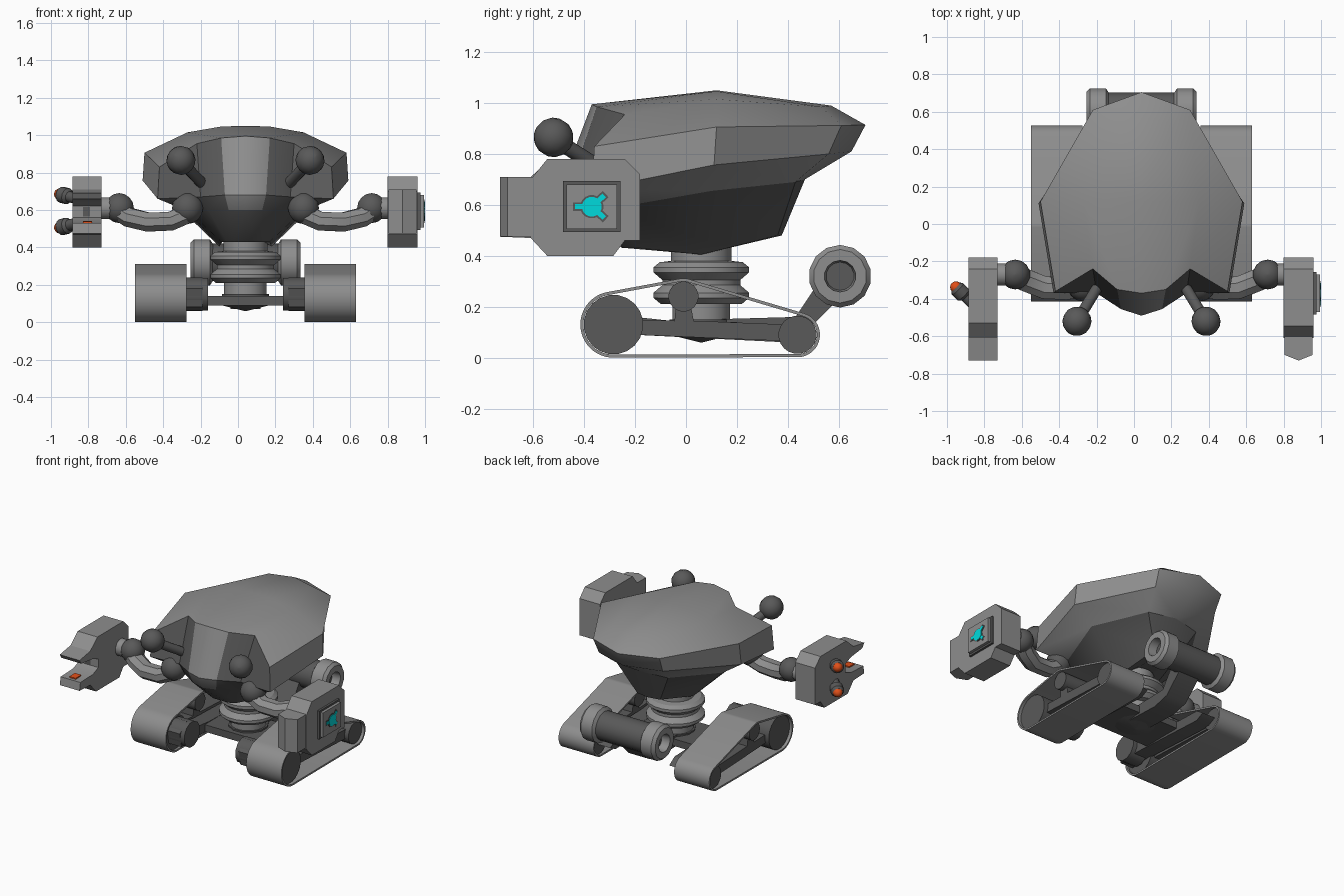
import bpy, bmesh, math
from mathutils import Vector

if "Cube" in bpy.data.objects:
    bpy.data.objects.remove(bpy.data.objects["Cube"])

CX = 0.04  # the body's centre line; all parts are modelled around it


def material(name, r, g, b):
    m = bpy.data.materials.new(name)
    m.diffuse_color = (r, g, b, 1)
    m.use_nodes = True
    m.node_tree.nodes["Principled BSDF"].inputs["Base Color"].default_value = m.diffuse_color
    return m


LIGHT = material("light grey", 0.27, 0.27, 0.27)
DARK = material("dark grey", 0.10, 0.10, 0.10)
ORANGE = material("orange", 0.75, 0.08, 0.01)
CYAN = material("cyan", 0.0, 0.7, 0.72)


def build(name, verts, faces, mat, mirror=False, dark_rule=None):
    bm = bmesh.new()
    vs = [bm.verts.new(v) for v in verts]
    for i, f in enumerate(faces):
        face = bm.faces.new([vs[k] for k in f])
        if dark_rule and dark_rule(i):
            face.material_index = 1
    bmesh.ops.recalc_face_normals(bm, faces=bm.faces)
    me = bpy.data.meshes.new(name)
    bm.to_mesh(me)
    bm.free()
    me.materials.append(mat)
    if dark_rule:
        me.materials.append(DARK)
    ob = bpy.data.objects.new(name, me)
    ob.location.x = CX
    bpy.context.collection.objects.link(ob)
    if mirror:
        md = ob.modifiers.new("mirror", 'MIRROR')
        md.use_clip = True
    return ob


def prism(name, prof, x0, x1, mat, mirror=False):
    """Side (y, z) profile extruded along x."""
    n = len(prof)
    verts = [(x, y, z) for x in (x0, x1) for y, z in prof]
    faces = [range(n), range(n, 2 * n)]
    faces += [(i, (i + 1) % n, n + (i + 1) % n, n + i) for i in range(n)]
    return build(name, verts, faces, mat, mirror)


def lathe(name, prof, origin, axis, mat, mirror=False, n=16):
    """(radius, distance) profile turned about an axis; ends are capped."""
    q = Vector(axis).to_track_quat('Z', 'Y')
    o = Vector(origin)
    verts = [o + q @ Vector((r * math.cos(a), r * math.sin(a), t)) for r, t in prof
             for a in [2 * math.pi * (k + .5) / n for k in range(n)]]
    faces = [(j * n + i, j * n + (i + 1) % n, (j + 1) * n + (i + 1) % n, (j + 1) * n + i)
             for j in range(len(prof) - 1) for i in range(n)]
    faces += [range(n), range((len(prof) - 1) * n, len(prof) * n)]
    return build(name, verts, faces, mat, mirror)


def rod(name, p0, p1, r, mat, mirror=False, n=12):
    d = Vector(p1) - Vector(p0)
    return lathe(name, [(r, 0), (r, d.length)], p0, d, mat, mirror, n)


def ball(name, c, r, mat, mirror=False, axis=(0, 0, 1)):
    arc = [math.pi * k / 8 for k in range(9)]
    prof = [(max(r * math.sin(a), .002), -r * math.cos(a)) for a in arc]
    return lathe(name, prof, c, axis, mat, mirror, 14)


# hull: four half rings running from the front centre round to the back
rings = [
    [(0, -.37, .995), (.13, -.35, .985), (.26, -.24, .955), (.46, -.36, .83),
     (.54, .12, .906), (.26, .61, .912), (0, .705, .914)],
    [(0, -.49, .68), (.11, -.455, .68), (.24, -.37, .67), (.47, -.37, .66),
     (.55, .11, .757), (.25, .56, .80), (0, .65, .81)],
    [(0, -.46, .60), (.09, -.43, .60), (.20, -.36, .60), (.30, -.27, .59),
     (.40, .10, .655), (.20, .43, .69), (0, .467, .70)],
    [(0, -.25, .43), (.06, -.25, .43), (.10, -.23, .43), (.13, -.18, .43),
     (.14, .06, .405), (.09, .36, .48), (0, .376, .48)]]
verts = [p for r in rings for p in r]
faces = [(7 * j + i, 7 * j + i + 1, 7 * j + i + 8, 7 * j + i + 7)
         for j in range(3) for i in range(6)]
faces.append(range(21, 28))
# dome points on top: centre, inner, outer, back outer, back centre
verts += [(0, .12, 1.05), (.13, .12, 1.046), (.31, .12, 1.015),
          (.17, .53, .985), (0, .57, .99)]
faces += [(0, 1, 29, 28), (1, 2, 30, 29), (2, 3, 4, 30), (28, 29, 31, 32),
          (29, 30, 31), (30, 4, 5, 31), (32, 31, 5, 6)]
# dark recesses beside the snout and dark belly
build("hull", verts, faces, LIGHT, True,
      lambda i: i in (1, 2, 7, 8) or 12 <= i <= 18)

# eyes on stalks
rod("eye_stalk", (.23, -.33, .74), (.345, -.52, .86), .03, DARK, True)
ball("eye", (.345, -.52, .865), .078, DARK, True, (.4, -.8, .3))

# ribbed neck and base
lathe("neck", [(.115, .13), (.115, .21), (.16, .21), (.19, .235), (.19, .255),
               (.155, .285), (.155, .305), (.19, .335), (.19, .355), (.165, .375),
               (.12, .38), (.12, .45)], (0, .06, 0), (0, 0, 1), LIGHT, n=20)
lathe("base_cone", [(.005, .06), (.13, .09), (.13, .15)], (0, .06, 0), (0, 0, 1), DARK, n=12)
prism("cross_beam", [(-.1, .09), (-.1, .14), (.2, .14), (.2, .09)], -.24, .24, DARK)

# tail boom with a transverse drum
prism("tail_boom", [(.08, .08), (.35, .07), (.47, .10), (.64, .27), (.55, .34),
                    (.43, .16), (.08, .15)], -.08, .08, DARK)
rod("tail_drum", (-.2, .605, .32), (.2, .605, .32), .10, DARK, n=14)
lathe("drum_end", [(.10, .175), (.123, .19), (.123, .275), (.105, .295), (.062, .295),
                   (.055, .23)], (0, .605, .32), (1, 0, 0), LIGHT, True, 14)
rod("drum_bore", (.225, .605, .32), (.235, .605, .32), .06, DARK, True, 14)

# tracks: belt wrapped round three wheels (y, z, radius)
wheels = [(-.285, .13, .13), (-.01, .24, .072), (.438, .09, .088)]
N, T = 60, .012
outer, inner = [], []
for k in range(N):
    u = Vector((math.cos(2 * math.pi * k / N), math.sin(2 * math.pi * k / N)))
    y, z, r = max(wheels, key=lambda w: w[0] * u.x + w[1] * u.y + w[2])
    outer.append((y + r * u.x, z + r * u.y))
    inner.append((y + (r - T) * u.x, z + (r - T) * u.y))
loops = [(.315, outer), (.59, outer), (.59, inner), (.315, inner)]
verts = [(x, y, z) for x, loop in loops for y, z in loop]
faces = [(j * N + i, j * N + (i + 1) % N, (j + 1) % 4 * N + (i + 1) % N, (j + 1) % 4 * N + i)
         for j in range(4) for i in range(N)]
build("track_belt", verts, faces, LIGHT, True)
for (y, z, r), nm in zip(wheels, ("front", "top", "rear")):
    rod(nm + "_wheel", (.33, y, z), (.57, y, z), r - .013, DARK, True, 20)
prism("wheel_bar", [(-.2, .09), (-.2, .15), (-.045, .145), (-.04, .2), (.02, .2),
                    (.03, .145), (.40, .13), (.40, .065)], .36, .54, DARK, True)
prism("inner_frame", [(-.36, .08), (-.38, .18), (-.30, .24), (-.2, .16), (-.06, .145),
                      (.4, .13), (.46, .09), (.40, .06), (-.2, .09)], .23, .34, DARK, True)
rod("hub", (.2, -.285, .15), (.32, -.285, .15), .09, DARK, True)

# arms
ball("shoulder", (.31, -.33, .61), .085, DARK, True)
path = [(.30, -.33, .585), (.40, -.345, .54), (.52, -.34, .535), (.62, -.30, .56), (.68, -.27, .60)]
verts, faces = [], []
for i, p in enumerate(path):
    d = (Vector(path[min(i + 1, 4)]) - Vector(path[max(i - 1, 0)])).normalized()
    side = d.cross(Vector((0, 0, 1))).normalized()
    up = side.cross(d)
    for k in range(8):
        a = math.pi * (k + .5) / 4
        verts.append(Vector(p) + side * .065 * math.cos(a) + up * .055 * math.sin(a))
faces = [(8 * j + i, 8 * j + (i + 1) % 8, 8 * j + 8 + (i + 1) % 8, 8 * j + 8 + i)
         for j in range(4) for i in range(8)] + [range(8), range(32, 40)]
build("forearm", verts, faces, LIGHT, True)
ball("wrist", (.675, -.27, .61), .08, DARK, True)
rod("wrist_cuff", (.70, -.27, .61), (.80, -.27, .61), .06, LIGHT, True)

# left hand: open claw
prism("claw_hand", [(-.18, .72), (-.24, .78), (-.53, .78), (-.61, .71), (-.73, .69),
                    (-.71, .66), (-.58, .645), (-.52, .62), (-.52, .56), (-.58, .535),
                    (-.72, .53), (-.73, .475), (-.61, .47), (-.545, .40), (-.285, .40),
                    (-.24, .46), (-.18, .46)], -.925, -.77, LIGHT)
prism("claw_light", [(-.70, .53), (-.70, .539), (-.64, .541), (-.64, .532)], -.87, -.82, ORANGE)
prism("claw_slot", [(-.524, .565), (-.524, .615), (-.5, .615), (-.5, .565)], -.87, -.83, DARK)
for nm, s in (("upper", 1), ("lower", -1)):
    a = Vector((-.90, -.43, .595 + s * .065))
    b = Vector((-.995, -.335, .595 + s * .09))
    d = (b - a).normalized()
    lathe(nm + "_barrel", [(.03, 0), (.03, .06), (.044, .075), (.044, .12), (.032, .135)],
          a, d, DARK, n=12)
    ball(nm + "_barrel_tip", b - d * .005, .032, ORANGE, axis=d)

# right hand: closed fist with a wedge front and a lit panel
prism("closed_hand", [(-.18, .72), (-.24, .78), (-.545, .78), (-.61, .70), (-.61, .47),
                      (-.545, .40), (-.285, .40), (-.24, .46), (-.18, .46)], .76, .92, LIGHT)
section = [(.765, -.6), (.765, -.70), (.84, -.73), (.915, -.70), (.915, -.6)]
build("hand_wedge", [(x, y, z) for z in (.475, .71) for x, y in section],
      [range(5), range(5, 10)] + [(i, (i + 1) % 5, 5 + (i + 1) % 5, 5 + i) for i in range(5)], LIGHT)


def rect(y, z, a, b):
    return [(y - a, z - b), (y - a, z + b), (y + a, z + b), (y + a, z - b)]


prism("panel_frame", rect(-.37, .593, .113, .1), .91, .935, DARK)
prism("panel", rect(-.37, .593, .1, .087), .91, .955, LIGHT)


def lamp(name, rad, length, width, x1, mat):
    """Round lamp with three spokes."""
    rod(name + "_disc", (.94, -.37, .593), (x1, -.37, .593), rad, mat, n=16)
    for i, ang in enumerate((180, 42, -42)):
        u = Vector((math.cos(math.radians(ang)), math.sin(math.radians(ang))))
        v = Vector((-u.y, u.x)) * width
        o = Vector((-.37, .593))
        pts = [o + v, o + u * length + v, o + u * length - v, o - v]
        prism(f"{name}_spoke_{i}", [tuple(p) for p in pts], .94, x1 - .0005 * (i + 1), mat)


lamp("lamp_rim", .046, .074, .017, .958, DARK)
lamp("lamp", .039, .066, .010, .961, CYAN)

# smooth curved surfaces, keep hard edges
bpy.ops.object.select_all(action='SELECT')
bpy.context.view_layer.objects.active = bpy.data.objects["hull"]
bpy.ops.object.shade_smooth_by_angle(angle=math.radians(31))
